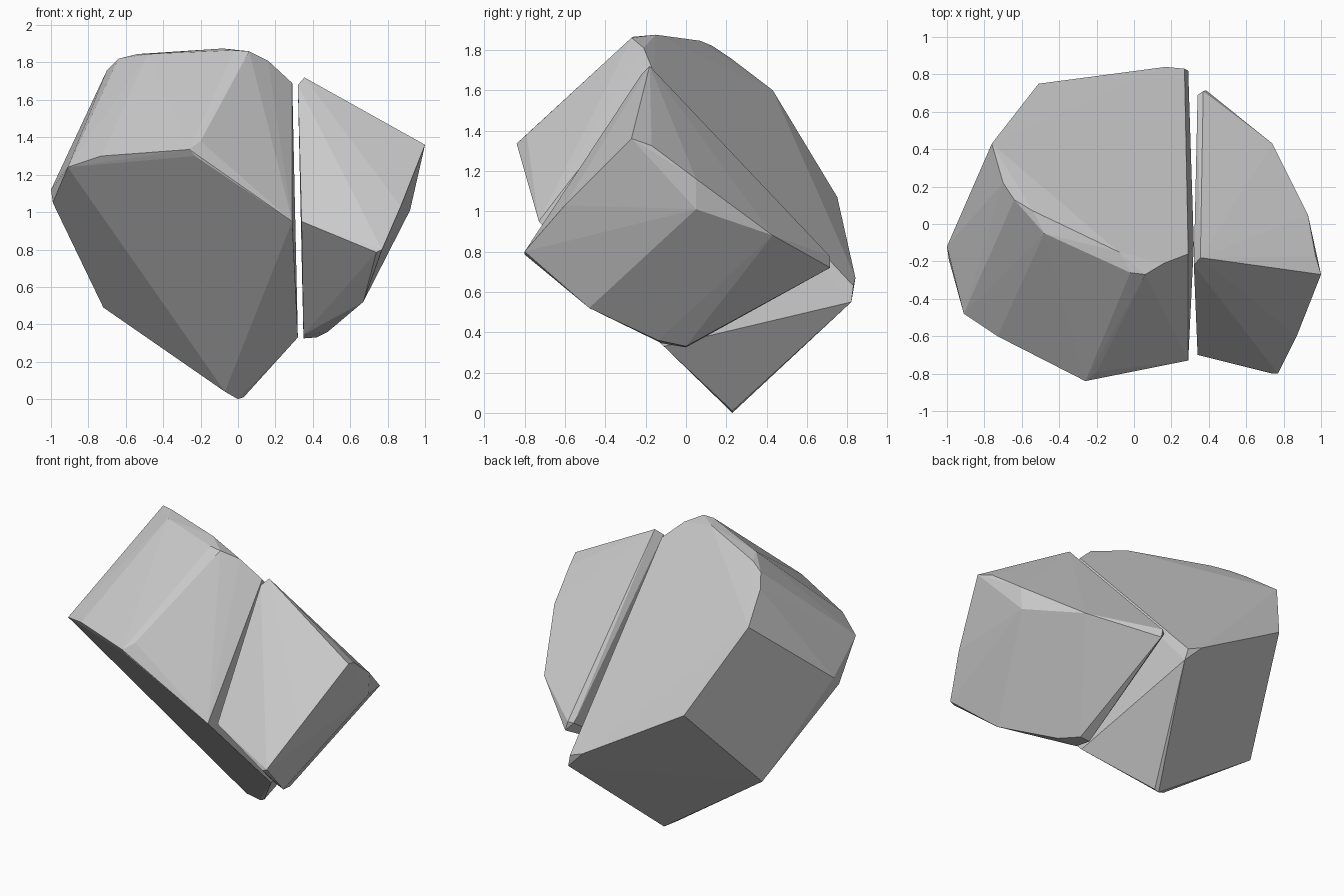
import bpy, bmesh, math


def chunk(name, corners):
    """Flat-faced stone: convex hull of its corner points, coplanar faces merged."""
    bm = bmesh.new()
    for c in corners:
        bm.verts.new(c)
    res = bmesh.ops.convex_hull(bm, input=bm.verts[:])
    loose = [v for v in bm.verts if not v.link_faces]
    bmesh.ops.delete(bm, geom=loose, context='VERTS')
    bmesh.ops.dissolve_limit(bm, angle_limit=math.radians(1.5),
                             verts=bm.verts[:], edges=bm.edges[:])
    bmesh.ops.recalc_face_normals(bm, faces=bm.faces[:])
    mesh = bpy.data.meshes.new(name)
    bm.to_mesh(mesh)
    bm.free()
    obj = bpy.data.objects.new(name, mesh)
    bpy.context.collection.objects.link(obj)
    return obj


# Large left half of the split rock
base = [(0, .23, 0), (.03, .23, .01), (-.07, .19, .04), (-.72, .23, .49)]
cut = [(.32, -.11, .33), (.29, -.73, .95), (.29, -.16, 1.69),
       (.27, .83, .63), (.29, .82, .55)]
front_ridge = [(-.91, -.48, 1.24), (-.73, -.60, 1.30), (-.26, -.84, 1.335),
               (-.23, -.83, 1.30), (-.20, -.79, 1.38)]
left_side = [(-1, -.12, 1.12), (-.99, -.19, 1.05), (-.51, .75, 1.07),
             (-.76, .43, 1.60), (.17, .84, .67)]
crown = [(-.70, .22, 1.76), (-.64, .13, 1.82), (-.54, .07, 1.845),
         (-.48, -.05, 1.845), (-.08, -.15, 1.875), (-.02, -.26, 1.865),
         (.06, -.27, 1.86), (.16, -.21, 1.81)]
chunk("large_rock_half", base + cut + front_ridge + left_side + crown)

# Small right half, split off by a narrow gap
inner = [(.35, -.12, .345), (.35, 0, .325), (.34, -.70, .95), (.32, -.22, 1.68),
         (.34, .69, .77)]
top = [(.355, -.18, 1.72), (1, -.27, 1.36), (.97, -.17, 1.325)]
outer = [(.93, .05, 1.16), (.92, .05, 1.01), (.74, .43, .88),
         (.385, .715, .72), (.37, .71, .78)]
lower = [(.77, -.80, .80), (.74, -.80, .785), (.87, -.60, 1.03),
         (.67, -.48, .52), (.48, -.14, .36), (.42, 0, .33)]
chunk("small_rock_half", inner + top + outer + lower)
